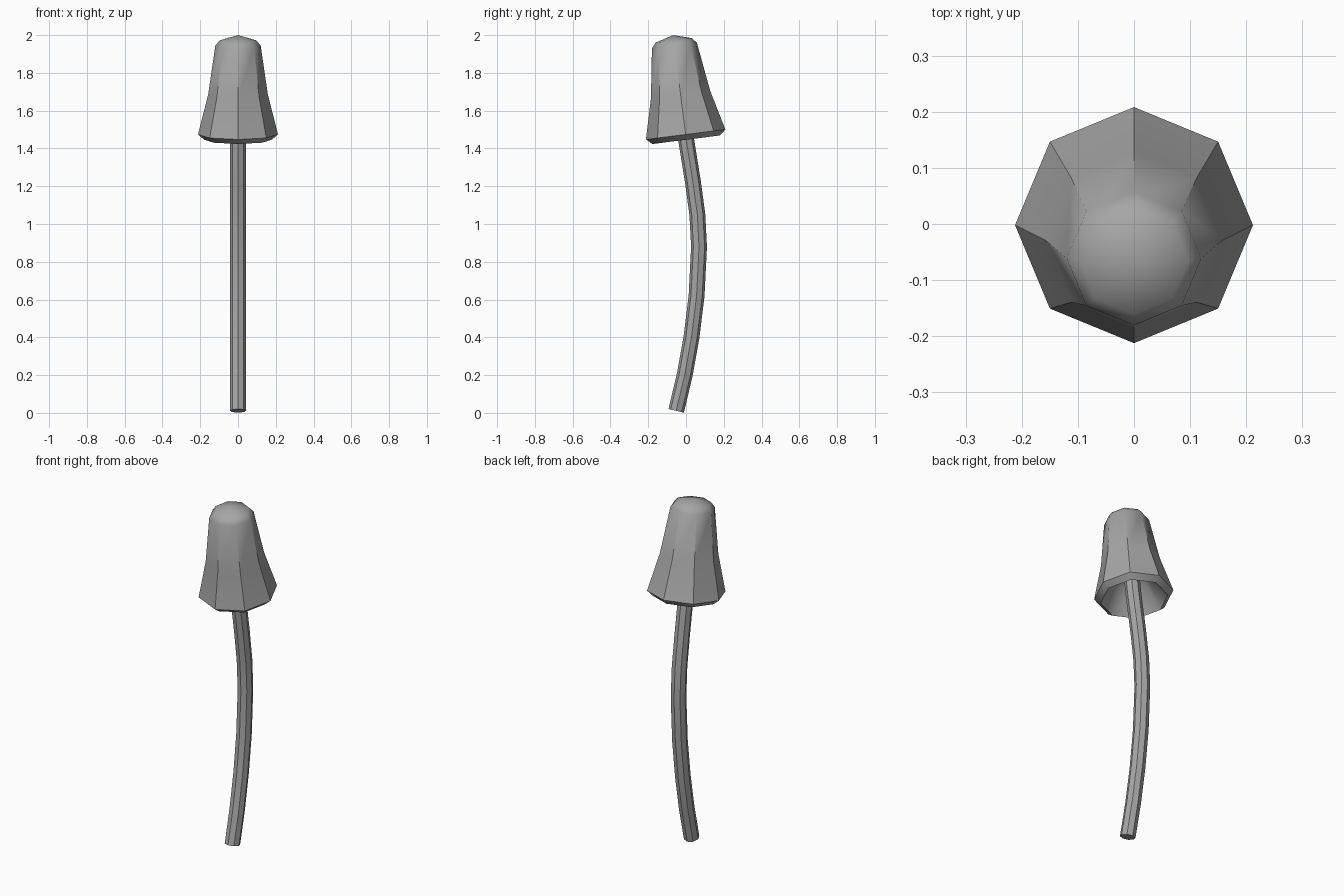
import bpy, bmesh, math
from mathutils import Vector, Matrix

SIDES = 8

old = bpy.data.objects.get("Cube")
if old:
    bpy.data.objects.remove(old, do_unlink=True)

grey = bpy.data.materials.new("warm_free_grey")
grey.name = "plain_grey"
grey.use_nodes = True
colour = (0.38, 0.38, 0.38, 1)
grey.diffuse_color = colour
grey.node_tree.nodes["Principled BSDF"].inputs["Base Color"].default_value = colour


def tube(name, rings):
    """Skin octagonal rings given as (centre, radius, tilt about x); radius 0 is a tip."""
    bm = bmesh.new()
    loops = []
    for centre, radius, tilt in rings:
        turn = Matrix.Rotation(tilt, 3, 'X')
        count = SIDES if radius else 1
        loop = []
        for i in range(count):
            a = math.tau * i / SIDES
            offset = turn @ Vector((radius * math.cos(a), radius * math.sin(a), 0))
            loop.append(bm.verts.new(Vector(centre) + offset))
        loops.append(loop)
    for low, high in zip(loops, loops[1:]):
        for i in range(SIDES):
            j = (i + 1) % SIDES
            corners = [low[i % len(low)], low[j % len(low)],
                       high[j % len(high)], high[i % len(high)]]
            bm.faces.new(list(dict.fromkeys(corners)))
    # Close open ends
    for loop in (loops[0], loops[-1]):
        if len(loop) > 1:
            bm.faces.new(loop)
    bmesh.ops.recalc_face_normals(bm, faces=bm.faces)
    mesh = bpy.data.meshes.new(name)
    bm.to_mesh(mesh)
    bm.free()
    mesh.materials.append(grey)
    obj = bpy.data.objects.new(name, mesh)
    bpy.context.collection.objects.link(obj)
    bpy.ops.object.select_all(action='DESELECT')
    obj.select_set(True)
    bpy.context.view_layer.objects.active = obj
    bpy.ops.object.shade_smooth_by_angle(angle=math.radians(40))
    return obj


# Bent stem: path of (y, z), each ring square to the path
path = [(-0.052, 0.011), (-0.007, 0.2), (0.029, 0.4), (0.056, 0.62), (0.069, 0.88),
        (0.06, 1.05), (0.037, 1.22), (-0.003, 1.47), (-0.02, 1.6)]
stem_rings = []
for i, (y, z) in enumerate(path):
    y0, z0 = path[max(i - 1, 0)]
    y1, z1 = path[min(i + 1, len(path) - 1)]
    stem_rings.append(((0, y, z), 0.042, -math.atan2(y1 - y0, z1 - z0)))
tube("stem", stem_rings)

# Hollow bell cap: profile of (radius, height) from the cavity roof round the lip to the tip
profile = [(0, 0.15), (0.09, 0.11), (0.18, -0.028), (0.212, 0), (0.158, 0.213),
           (0.12, 0.474), (0.097, 0.502), (0, 0.53)]
tilt = math.radians(7.2)
base = Vector((0, -0.002, 1.474))
axis = Vector((0, -math.sin(tilt), math.cos(tilt)))
tube("cap", [(base + axis * h, r, tilt) for r, h in profile])
